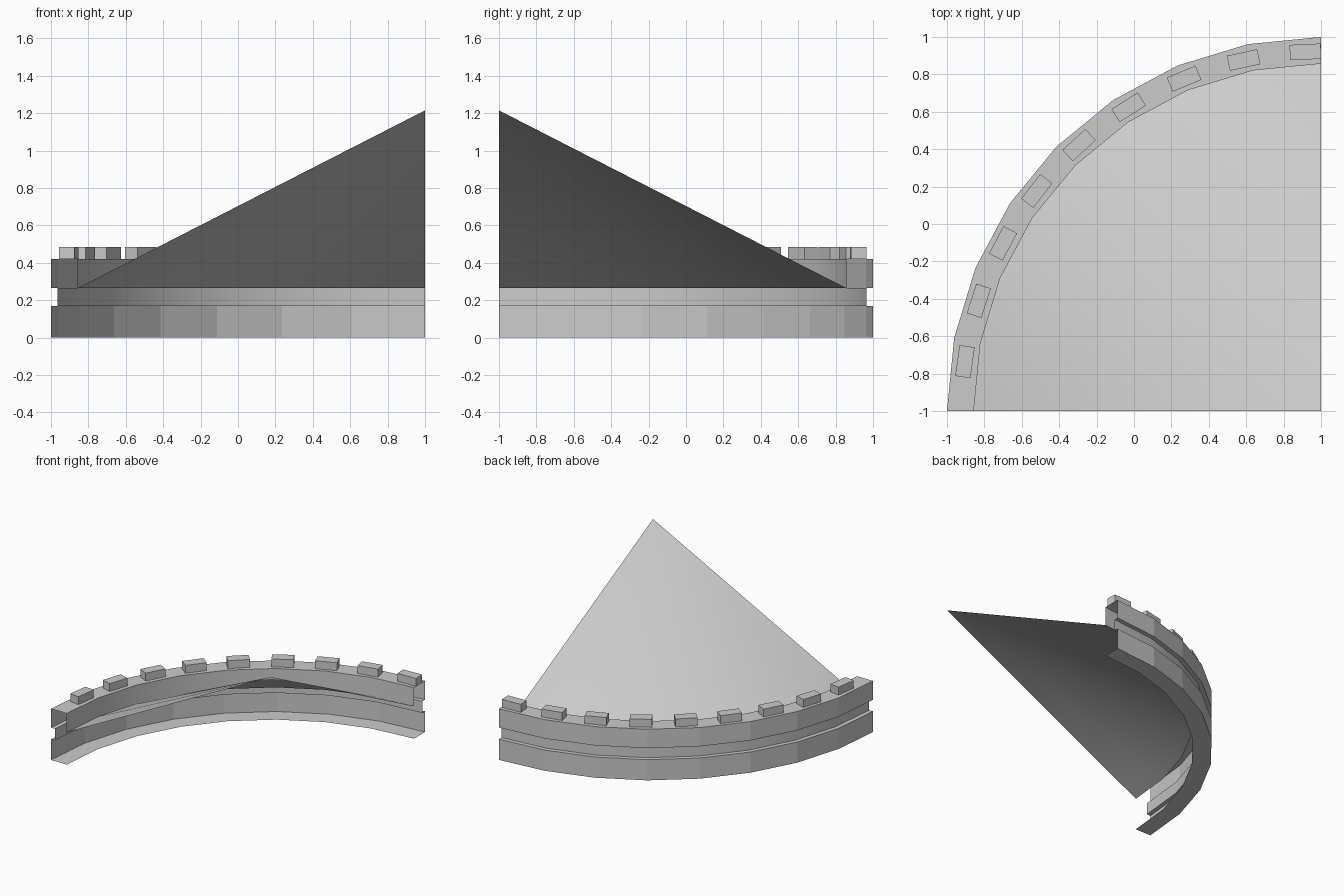
import bpy, math
from math import cos, sin, radians

if "Cube" in bpy.data.objects:
    bpy.data.objects.remove(bpy.data.objects["Cube"])

CX, CY, SEG = 1.0, -1.0, 8   # ring centre and segments per quarter turn


def polar(r, deg, z):
    a = radians(180 - deg)
    return (CX + r * cos(a), CY + r * sin(a), z)


def make(name, verts, faces, smooth=False):
    me = bpy.data.meshes.new(name)
    me.from_pydata(verts, [], faces)
    me.polygons.foreach_set("use_smooth", [smooth] * len(faces))
    me.update()
    ob = bpy.data.objects.new(name, me)
    bpy.context.collection.objects.link(ob)
    return ob


def sweep(name, profile, smooth=False):
    """Turn an open (radius, z) profile through a quarter circle."""
    n = len(profile)
    verts = [polar(r, 90 * i / SEG, z) for i in range(SEG + 1) for r, z in profile]
    faces = [(i * n + k, i * n + k + 1, (i + 1) * n + k + 1, (i + 1) * n + k)
             for i in range(SEG) for k in range(n - 1)]
    return make(name, verts, faces, smooth)


# Wall bands, open at the ends and on the hidden inner side
sweep("lower_band", [(1.857, 0), (2, 0), (2, 0.17), (1.965, 0.17)])
sweep("recessed_band", [(1.965, 0.17), (1.965, 0.265)], True)
sweep("upper_band", [(1.965, 0.265), (2, 0.265), (2, 0.42), (1.857, 0.42)])
sweep("parapet_inner_wall", [(1.857, 0.42), (1.857, 0.265)], True)

# Quarter cone roof: base arc joined to a single apex
base = [polar(1.857, 90 * i / SEG, 0.265) for i in range(SEG + 1)]
make("cone_roof", base + [(CX, CY, 1.215)],
     [(i, SEG + 1, i + 1) for i in range(SEG)], True)

# Nine battlement blocks standing on the upper band
for i in range(9):
    deg = 7.9 + 9.95 * i
    t = radians(-deg)
    cx, cy, _ = polar(1.922, deg, 0)
    verts = []
    for z in (0.42, 0.485):
        for x, y in ((-.041, -.083), (.041, -.083), (.041, .083), (-.041, .083)):
            verts.append((cx + x * cos(t) - y * sin(t), cy + x * sin(t) + y * cos(t), z))
    make(f"battlement_{i + 1}", verts,
         [(4, 5, 6, 7)] + [(k, (k + 1) % 4, (k + 1) % 4 + 4, k + 4) for k in range(4)])
